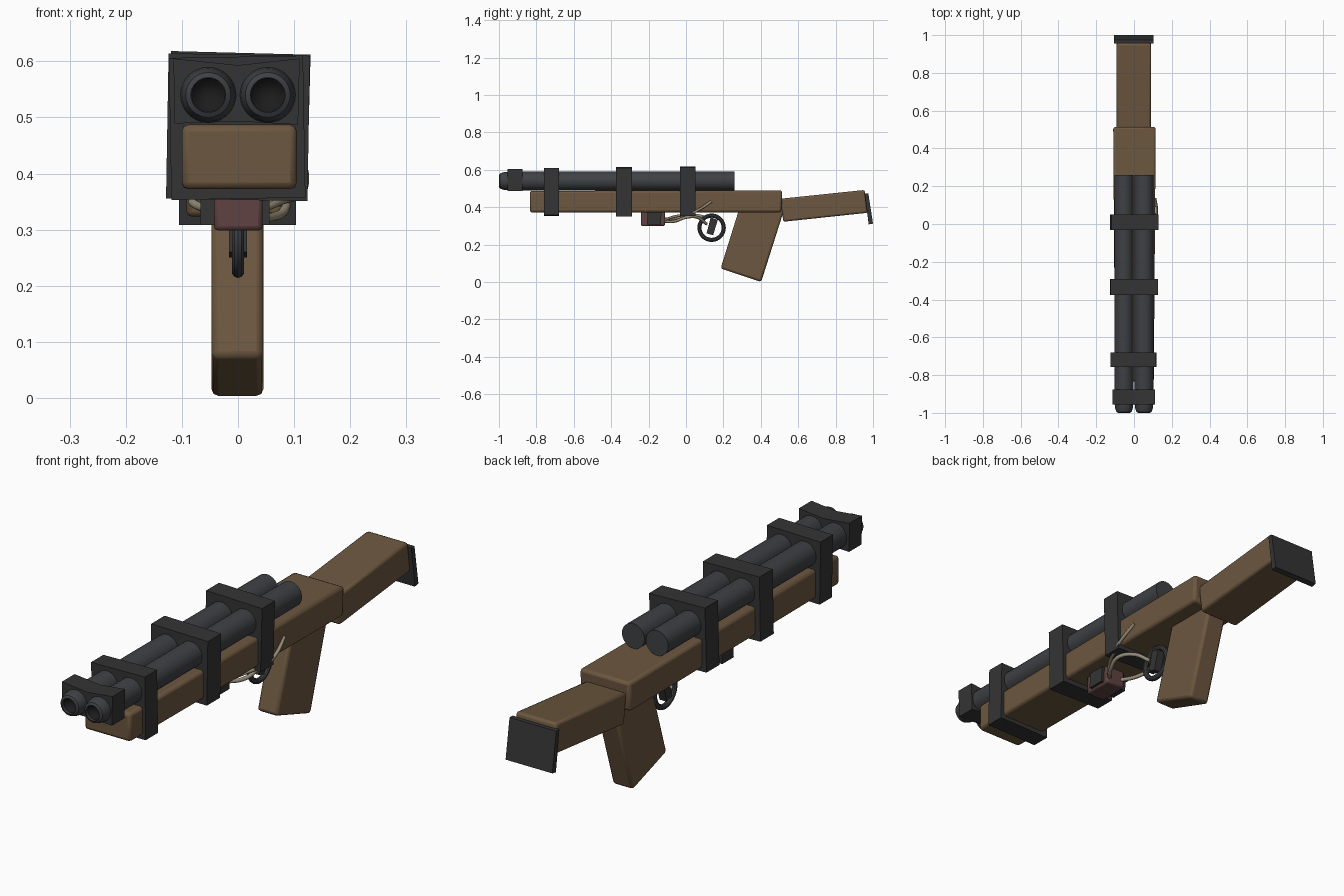
import bpy, bmesh
from math import radians, cos, sin, pi
from mathutils import Matrix

if "Cube" in bpy.data.objects:
    bpy.data.objects.remove(bpy.data.objects["Cube"])


def mat(name, rgb):
    m = bpy.data.materials.new(name)
    m.diffuse_color = (*rgb, 1)
    m.use_nodes = True
    m.node_tree.nodes["Principled BSDF"].inputs["Base Color"].default_value = m.diffuse_color
    return m


WOOD = mat("wood", (0.15, 0.095, 0.05))
STEEL = mat("steel", (0.05, 0.052, 0.058))
IRON = mat("dark_iron", (0.034, 0.034, 0.035))
BLACK = mat("bore_black", (0.012, 0.012, 0.013))
RED = mat("red_box", (0.115, 0.055, 0.055))
WIRE = mat("wire", (0.30, 0.26, 0.18))


def finish(name, bm, material, bevel=0.0, smooth=True):
    bmesh.ops.recalc_face_normals(bm, faces=bm.faces)
    me = bpy.data.meshes.new(name)
    bm.to_mesh(me)
    bm.free()
    me.materials.append(material)
    ob = bpy.data.objects.new(name, me)
    bpy.context.collection.objects.link(ob)
    if bevel:
        b = ob.modifiers.new("bevel", "BEVEL")
        b.width, b.segments = bevel, 2
    if smooth:
        bpy.context.view_layer.objects.active = ob
        ob.select_set(True)
        bpy.ops.object.shade_smooth_by_angle(angle=radians(35))
        ob.select_set(False)
    return ob


def prism(name, pts, lo, hi, material, axis="X", bevel=0.0, roll=0.0):
    """Extrude a profile: (y, z) points along X, or (x, z) points along Y."""
    bm = bmesh.new()
    put = (lambda p, d: (d, *p)) if axis == "X" else (lambda p, d: (p[0], d, p[1]))
    a = [bm.verts.new(put(p, lo)) for p in pts]
    b = [bm.verts.new(put(p, hi)) for p in pts]
    bm.faces.new(a)
    bm.faces.new(b[::-1])
    for i in range(len(pts)):
        j = (i + 1) % len(pts)
        bm.faces.new((a[i], b[i], b[j], a[j]))
    if roll:
        c = sum((v.co for v in bm.verts), a[0].co * 0) / len(bm.verts)
        bmesh.ops.rotate(bm, verts=bm.verts, cent=c, matrix=Matrix.Rotation(radians(roll), 3, axis))
    return finish(name, bm, material, bevel, bevel > 0)


def lathe(name, profile, x, z, material, n=32):
    """Spin (radius, y) points round a line parallel to Y; both ends capped."""
    bm = bmesh.new()
    rings = [[bm.verts.new((x + r * cos(2 * pi * i / n), y, z + r * sin(2 * pi * i / n)))
              for i in range(n)] for r, y in profile]
    for p, q in zip(rings, rings[1:]):
        for i in range(n):
            bm.faces.new((p[i], p[(i + 1) % n], q[(i + 1) % n], q[i]))
    bm.faces.new(rings[0])
    bm.faces.new(rings[-1])
    return finish(name, bm, material)


def wire(name, pts, r=0.008):
    cu = bpy.data.curves.new(name, "CURVE")
    cu.dimensions, cu.bevel_depth, cu.bevel_resolution = "3D", r, 2
    cu.use_fill_caps = True
    sp = cu.splines.new("BEZIER")
    sp.bezier_points.add(len(pts) - 1)
    for bp, p in zip(sp.bezier_points, pts):
        bp.co = p
        bp.handle_left_type = bp.handle_right_type = "AUTO"
    cu.materials.append(WIRE)
    ob = bpy.data.objects.new(name, cu)
    bpy.context.collection.objects.link(ob)


# Wooden body, slightly wider at the rear
body = prism("body", [(-0.835, 0.372), (0.51, 0.372), (0.515, 0.49), (-0.835, 0.487)],
             -0.11, 0.115, WOOD, bevel=0.012)
for v in body.data.vertices:
    if v.co.y < 0:
        v.co.x *= 0.91

# Butt stock, butt plate and grip
prism("butt_stock", [(0.505, 0.445), (0.955, 0.492), (0.972, 0.37), (0.52, 0.322)],
      -0.092, 0.09, WOOD, bevel=0.01)
prism("butt_plate", [(0.955, 0.472), (0.975, 0.472), (1.0, 0.312), (0.977, 0.308)],
      -0.105, 0.103, IRON)
prism("grip", [(0.285, 0.392), (0.525, 0.388), (0.402, 0.0), (0.185, 0.072)],
      -0.047, 0.045, WOOD, bevel=0.012)

# Twin barrels with hollow muzzles
for side, x in (("left", -0.053), ("right", 0.053)):
    lathe(f"barrel_{side}", [(0.031, -0.93), (0.031, -1.0), (0.04, -0.995), (0.047, -0.975),
                             (0.05, -0.95), (0.05, 0.26)], x, 0.54, STEEL)
    lathe(f"bore_{side}", [(0.0305, -0.93), (0.0305, -0.988), (0.02, -0.975), (0.008, -0.97)],
          x, 0.54, BLACK)

# Muzzle collar with a dipped top
prism("muzzle_collar", [(-0.115, 0.605), (0, 0.593), (0.11, 0.605), (0.107, 0.487),
                        (0, 0.493), (-0.113, 0.489)], -0.955, -0.875, IRON, "Y")

# Three clamps, each a little crooked
for i, (y0, y1, x0, x1, z0, z1, roll) in enumerate([
        (-0.758, -0.68, -0.121, 0.118, 0.355, 0.608, -1),
        (-0.375, -0.29, -0.126, 0.126, 0.353, 0.612, 1),
        (-0.032, 0.05, -0.123, 0.126, 0.357, 0.615, 1.5)]):
    prism(f"clamp_{i + 1}", [(x0, z0), (x1, z0), (x1, z1), (x0, z1)], y0, y1, IRON, "Y", roll=roll)

# Small box under the body with its strap
prism("under_box", [(-0.24, 0.298), (-0.112, 0.3), (-0.112, 0.378), (-0.24, 0.378)],
      -0.043, 0.044, RED, bevel=0.008)
prism("box_strap", [(-0.208, 0.308), (-0.135, 0.308), (-0.13, 0.38), (-0.205, 0.38)],
      -0.067, 0.056, IRON)

# Trigger ring and trigger
bm = bmesh.new()
N, M = 32, 10
ring = [[bm.verts.new((0.011 * sin(2 * pi * j / M),
                       0.137 + (0.065 + 0.011 * cos(2 * pi * j / M)) * cos(2 * pi * i / N),
                       0.29 + (0.065 + 0.011 * cos(2 * pi * j / M)) * sin(2 * pi * i / N)))
         for j in range(M)] for i in range(N)]
for i in range(N):
    for j in range(M):
        p, q, k = ring[i], ring[(i + 1) % N], (j + 1) % M
        bm.faces.new((p[j], q[j], q[k], p[k]))
finish("trigger_ring", bm, STEEL)
prism("trigger", [(0.11, 0.26), (0.145, 0.25), (0.17, 0.332), (0.132, 0.345)], -0.016, 0.016, IRON)

# Loose wires
wire("wire_side", [(0.03, -0.12, 0.33), (0.075, -0.06, 0.35), (0.112, 0.02, 0.365),
                   (0.12, 0.075, 0.39), (0.112, 0.135, 0.43)], 0.007)
wire("wire_right", [(0.02, -0.13, 0.325), (0.07, -0.06, 0.325), (0.085, 0.0, 0.345),
                    (0.05, 0.06, 0.345), (0.01, 0.11, 0.31)])
wire("wire_left", [(-0.02, -0.13, 0.335), (-0.065, -0.06, 0.34), (-0.08, 0.0, 0.352),
                   (-0.04, 0.06, 0.355), (0.0, 0.11, 0.345)])
